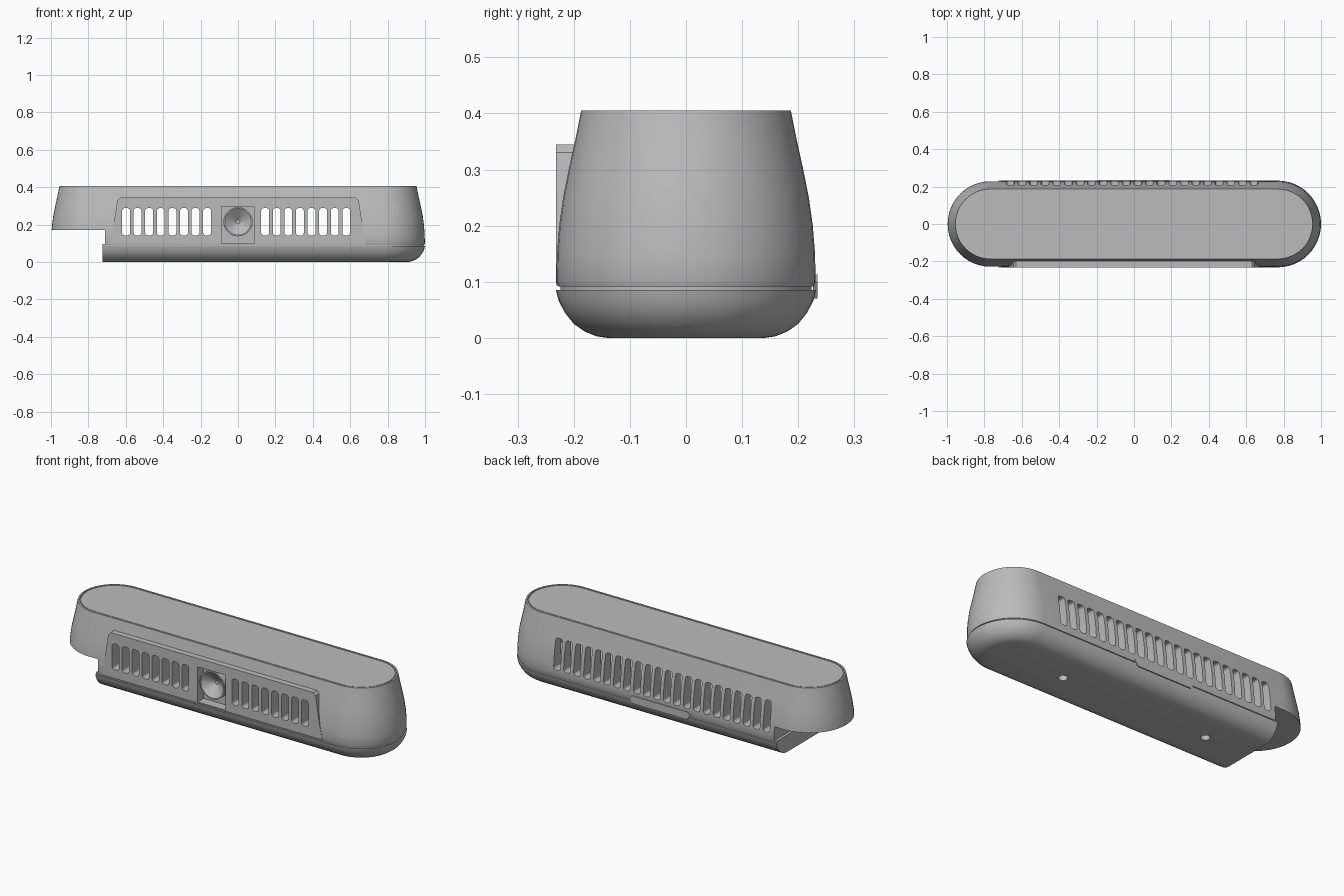
import bpy, bmesh, math
from mathutils import Matrix, Vector

cube = bpy.data.objects.get("Cube")
if cube:
    bpy.data.objects.remove(cube, do_unlink=True)

grey = bpy.data.materials.new("plain grey")
grey.use_nodes = True
grey.diffuse_color = (0.5, 0.5, 0.5, 1)
grey.node_tree.nodes["Principled BSDF"].inputs["Base Color"].default_value = (0.5, 0.5, 0.5, 1)

STRAIGHT = 0.768   # half length of the straight sides
RADIUS = 0.232     # widest radius of the round ends


def finish(name, bm):
    bmesh.ops.recalc_face_normals(bm, faces=bm.faces)
    mesh = bpy.data.meshes.new(name)
    bm.to_mesh(mesh)
    bm.free()
    obj = bpy.data.objects.new(name, mesh)
    bpy.context.collection.objects.link(obj)
    mesh.materials.append(grey)
    return obj


def skin(bm, rings):
    """Join rings of points into a closed solid."""
    rows = [[bm.verts.new(p) for p in ring] for ring in rings]
    n = len(rows[0])
    for a, b in zip(rows, rows[1:]):
        for i in range(n):
            j = (i + 1) % n
            bm.faces.new((a[i], a[j], b[j], b[i]))
    bm.faces.new(rows[0])
    bm.faces.new(rows[-1])


def stadium(r, z, steps=24):
    ring = []
    for side in (1, -1):
        for i in range(steps + 1):
            a = -math.pi / 2 + math.pi * i / steps
            ring.append((side * (STRAIGHT + r * math.cos(a)), side * r * math.sin(a), z))
    return ring


def loft(name, profile):
    bm = bmesh.new()
    skin(bm, [stadium(r, z) for r, z in profile])
    return finish(name, bm)


def add_box(bm, x, y, z):
    size = [b - a for a, b in (x, y, z)]
    mid = Vector([(a + b) / 2 for a, b in (x, y, z)])
    bmesh.ops.create_cube(bm, size=1, matrix=Matrix.Translation(mid) @ Matrix.Diagonal((*size, 1)))


def add_rod(bm, center, radius, depth, axis):
    turn = Matrix.Rotation(math.pi / 2, 4, "Y") if axis == "X" else Matrix()
    bmesh.ops.create_cone(bm, cap_ends=True, segments=20, radius1=radius, radius2=radius,
                          depth=depth, matrix=Matrix.Translation(center) @ turn)


def add_slot(bm, x, y, z, half_width, corner=0.014):
    """Upright vent opening with rounded corners, running along y."""
    outline = []
    for k, (sx, sz) in enumerate(((1, 1), (-1, 1), (-1, -1), (1, -1))):
        cx = x + sx * (half_width - corner)
        cz = z[1] - corner if sz > 0 else z[0] + corner
        for i in range(4):
            a = math.pi / 2 * (k + i / 3)
            outline.append((cx + corner * math.cos(a), cz + corner * math.sin(a)))
    skin(bm, [[(px, yy, pz) for px, pz in outline] for yy in y])


def boolean(obj, tool, operation="DIFFERENCE"):
    mod = obj.modifiers.new("cut", "BOOLEAN")
    mod.object, mod.operation, mod.solver = tool, operation, "EXACT"
    bpy.context.view_layer.objects.active = obj
    bpy.ops.object.modifier_apply(modifier=mod.name)
    bpy.data.objects.remove(tool, do_unlink=True)


def smooth(obj, angle=25):
    bpy.ops.object.select_all(action="DESELECT")
    obj.select_set(True)
    bpy.context.view_layer.objects.active = obj
    bpy.ops.object.shade_smooth_by_angle(angle=math.radians(angle))


# Tapered upper shell with a grooved lid
shell = loft("upper_shell", [
    (0.228, 0.092), (0.231, 0.1), (0.23, 0.15), (0.226, 0.2), (0.219, 0.25), (0.209, 0.3),
    (0.198, 0.35), (0.187, 0.405), (0.178, 0.405), (0.178, 0.398), (0.173, 0.398), (0.173, 0.404)])

# Raised flat panel on the front
bm = bmesh.new()
panel = [(-0.685, 0.093), (0.685, 0.093), (0.665, 0.2), (0.645, 0.33),
         (0.63, 0.345), (-0.63, 0.345), (-0.645, 0.33), (-0.665, 0.2)]
skin(bm, [[(x, y, z) for x, z in panel] for y in (-0.232, -0.185)])
boolean(shell, finish("front_panel", bm), "UNION")

# Hollow interior, then the open step under one end
bm = bmesh.new()
add_box(bm, (-0.68, 0.84), (-0.165, 0.165), (0.11, 0.36))
boolean(shell, finish("cavity", bm))
bm = bmesh.new()
add_box(bm, (-1.2, -0.71), (-0.4, 0.4), (-0.1, 0.172))
boolean(shell, finish("end_step", bm))

# Vent slots, dial pocket and socket holes
PITCH, SHIFT = 0.062, 0.021
bm = bmesh.new()
for k in range(-11, 11):
    x = SHIFT + PITCH * k
    add_slot(bm, x, (0.15, 0.3), (0.13, 0.3), 0.021)
    if 2 <= k <= 9 or -10 <= k <= -3:
        add_slot(bm, x, (-0.3, -0.15), (0.142, 0.288), 0.021)
add_box(bm, (-0.088, 0.085), (-0.3, -0.18), (0.1, 0.297))
for y in (-0.1, 0, 0.1):
    add_rod(bm, (-0.7, y, 0.135), 0.018, 0.1, "X")
boolean(shell, finish("vent_cutter", bm))
smooth(shell)

# Rounded lower base, cut square at the stepped end, with two screw holes
base = loft("lower_base", [
    (0.14, 0), (0.16, 0.003), (0.18, 0.011), (0.2, 0.025), (0.216, 0.045),
    (0.227, 0.066), (0.232, 0.085), (0.224, 0.085), (0.224, 0.095)])
bm = bmesh.new()
add_box(bm, (-1.2, -0.725), (-0.4, 0.4), (-0.1, 0.172))
for x in (-0.455, 0.455):
    add_rod(bm, (x, 0, 0), 0.024, 0.06, "Z")
boolean(base, finish("base_cutter", bm))
smooth(base)

# Hollow conical dial in the front pocket
bm = bmesh.new()
dial = [(0.078, -0.175), (0.078, -0.229), (0.071, -0.229), (0.012, -0.186)]
skin(bm, [[(r * math.cos(a), y, 0.215 + r * math.sin(a))
           for a in (2 * math.pi * i / 32 for i in range(32))] for r, y in dial])
smooth(finish("front_dial", bm))

# Thin latch tab across the seam at the back
bm = bmesh.new()
tab = [(-0.19, 0.1), (-0.17, 0.07), (0.17, 0.07), (0.19, 0.1), (0.17, 0.113), (-0.17, 0.113)]
skin(bm, [[(x, y, z) for x, z in tab] for y in (0.226, 0.2345)])
finish("latch_tab", bm)
